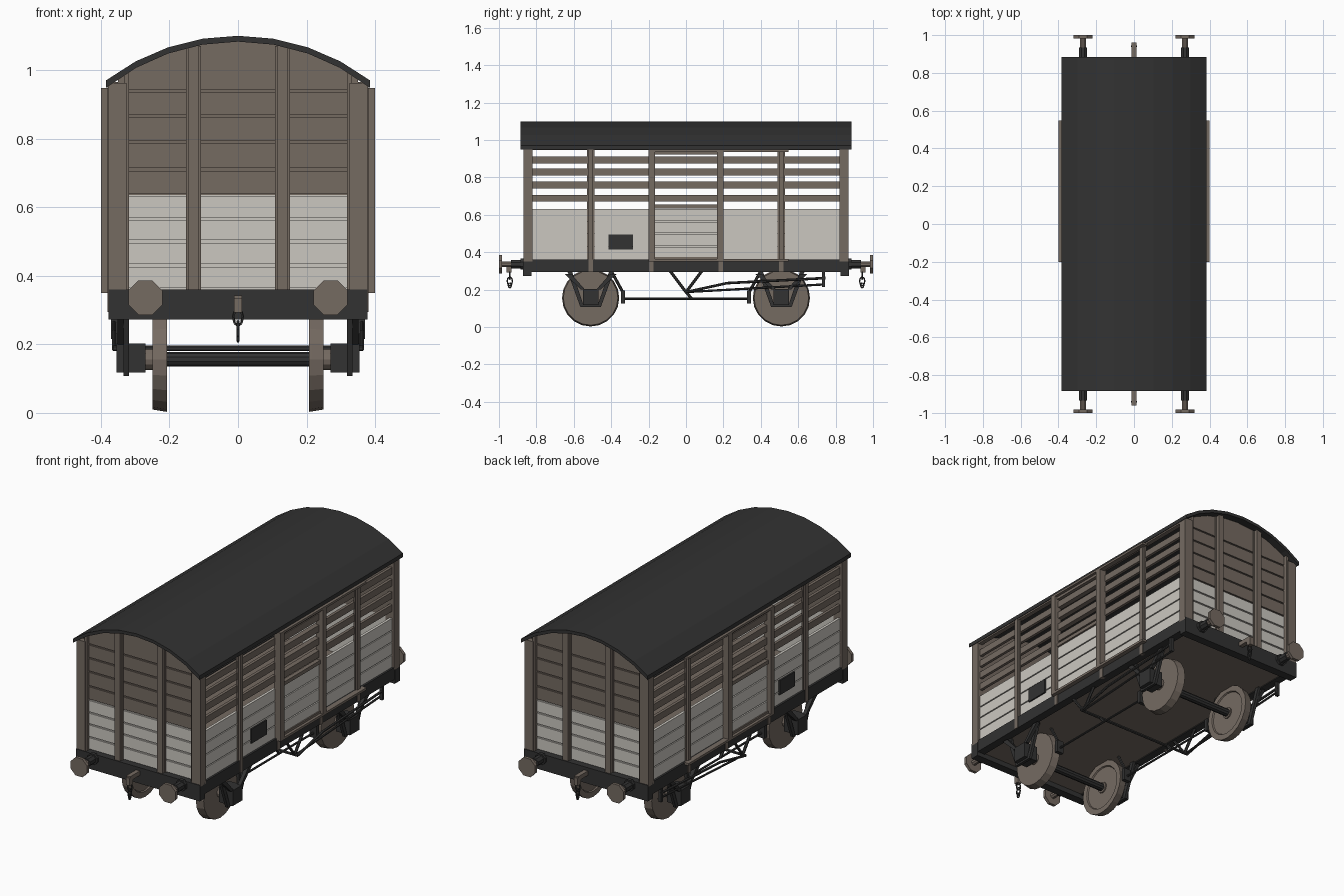
import bpy, bmesh, math
from mathutils import Vector

old = bpy.data.objects.get("Cube")
if old:
    bpy.data.objects.remove(old, do_unlink=True)


def material(name, *rgb):
    m = bpy.data.materials.new(name)
    m.use_nodes = True
    m.diffuse_color = (*rgb, 1)
    m.node_tree.nodes["Principled BSDF"].inputs["Base Color"].default_value = (*rgb, 1)
    return m


BROWN = material("weathered_brown", .178, .145, .121)
GREY = material("pale_grey", .60, .575, .53)
BLACK = material("iron_black", .032, .032, .032)


def finish(name, bm, mat, mirror):
    """Turn a bmesh into an object, mirrored about the model centre."""
    bmesh.ops.recalc_face_normals(bm, faces=bm.faces)
    me = bpy.data.meshes.new(name)
    bm.to_mesh(me)
    bm.free()
    me.materials.append(mat)
    ob = bpy.data.objects.new(name, me)
    bpy.context.collection.objects.link(ob)
    if mirror:
        mod = ob.modifiers.new("mirror", 'MIRROR')
        mod.use_axis = ("x" in mirror, "y" in mirror, False)
        mod.use_clip = False
        mod.use_mirror_merge = False
    return ob


def box(name, x, y, z, mat, mirror="x"):
    bm = bmesh.new()
    bmesh.ops.create_cube(bm, size=1)
    for v in bm.verts:
        v.co = Vector([a + (b - a) * (c + .5) for (a, b), c in zip((x, y, z), v.co)])
    return finish(name, bm, mat, mirror)


def rod(name, p, q, r, mat, mirror="xy", sides=6, turn=0):
    """Round bar from p to q."""
    p, q = Vector(p), Vector(q)
    bm = bmesh.new()
    bmesh.ops.create_cone(bm, cap_ends=True, segments=sides, radius1=r,
                          radius2=r, depth=(q - p).length)
    for v in bm.verts:
        a = Vector((v.co.x * math.cos(turn) - v.co.y * math.sin(turn),
                    v.co.x * math.sin(turn) + v.co.y * math.cos(turn), v.co.z))
        v.co = (q - p).to_track_quat('Z', 'Y') @ a + (p + q) / 2
    return finish(name, bm, mat, mirror)


def prism(name, pts, axis, lo, hi, mat, mirror):
    """Extrude a flat outline along x (outline in y, z) or y (outline in x, z)."""
    bm = bmesh.new()
    make = (lambda u, w: (lo, u, w)) if axis == "x" else (lambda u, w: (u, lo, w))
    face = bm.faces.new([bm.verts.new(make(*p)) for p in pts])
    ext = bmesh.ops.extrude_face_region(bm, geom=[face])["geom"]
    step = Vector((hi - lo, 0, 0) if axis == "x" else (0, hi - lo, 0))
    bmesh.ops.translate(bm, vec=step, verts=[g for g in ext if isinstance(g, bmesh.types.BMVert)])
    return finish(name, bm, mat, mirror)


def arc(radius, half, n=8):
    """Roof curve points from -x to +x."""
    a = math.asin(half / radius)
    return [(radius * math.sin(a * (2 * i / n - 1)),
             .465 + radius * math.cos(a * (2 * i / n - 1))) for i in range(n + 1)]


# Roof and floor
prism("roof", arc(.635, .385) + arc(.618, .385)[::-1], "y", -.885, .885, BLACK, "")
box("floor", (-.365, .365), (-.84, .84), (.30, .35), BROWN, "")

# End walls: two-tone backing, planks and arched top plank
box("end_backing_lower", (-.35, .35), (.822, .834), (.34, .635), GREY, "y")
prism("end_backing_upper", [(-.35, .635), (.35, .635)] + arc(.624, .35)[::-1],
      "y", .822, .834, BROWN, "y")
levels = [.36, .43, .50, .565, .635, .71, .79, .865, .94]
for i, (lo, hi) in enumerate(zip(levels, levels[1:])):
    box("end_plank", (-.33, .33), (.83, .842), (lo + .004, hi - .004),
        GREY if i < 4 else BROWN, "y")
prism("end_top_plank", [(-.33, .944), (.33, .944)] + arc(.624, .33)[::-1], "y", .83, .842, BROWN, "y")
box("end_post", (.114, .145), (.84, .866), (.35, 1.072), BROWN, "xy")
box("end_post_flange", (.108, .151), (.84, .847), (.355, 1.07), BROWN, "xy")
box("corner_post", (.325, .378), (.82, .868), (.35, .962), BROWN, "xy")
box("corner_strip", (.318, .332), (.84, .862), (.355, .992), BROWN, "xy")

# Side walls: solid lower planks, open slats above
box("side_backing", (.35, .36), (-.83, .83), (.35, .631), GREY)
for lo, hi in zip(levels[:4], levels[1:5]):
    box("side_plank", (.355, .366), (-.825, .825), (lo + .003, hi - .003), GREY)
for z in (.67, .74, .81, .875):
    box("side_slat", (.35, .366), (-.825, .825), (z, z + .037), BROWN)
box("cant_rail", (.35, .375), (-.84, .84), (.947, .965), BROWN)
for y in (.51, .185):
    box("side_post", (.36, .38), (y - .012, y + .012), (.295, .955), BROWN, "xy")
box("side_post_flange", (.36, .37), (.49, .53), (.36, .95), BROWN, "xy")

# Sliding door with frame and rails
box("door_post", (.36, .4), (.167, .2), (.35, .948), BROWN, "xy")
for lo, hi in zip(levels[:4], levels[1:5]):
    box("door_plank", (.362, .378), (-.17, .17), (lo + .003, hi - .003), GREY)
for z in (.67, .74, .81, .875):
    box("door_slat", (.362, .378), (-.17, .17), (z, z + .037), BROWN)
for lo, hi in ((.352, .375), (.635, .655), (.922, .948)):
    box("door_crossbar", (.362, .385), (-.17, .17), (lo, hi), BROWN)
for lo, hi in ((.35, .363), (.936, .948)):
    box("door_rail", (.372, .4), (-.18, .548), (lo, hi), BROWN)
box("label_board", (.366, .374), (-.415, -.283), (.415, .495), BLACK)

# Underframe
box("sole_bar", (.33, .376), (-.85, .85), (.295, .362), BLACK)
box("buffer_beam", (-.378, .378), (.825, .872), (.272, .36), BLACK, "y")

# Buffers
B = (.27, .336)


def buffer_part(name, y0, y1, r, mat):
    rod(name, (B[0], y0, B[1]), (B[0], y1, B[1]), r, mat, "xy", 8, math.pi / 8)


buffer_part("buffer_base", .865, .885, .032, BLACK)
buffer_part("buffer_housing", .88, .935, .024, BLACK)
buffer_part("buffer_shaft", .93, .985, .016, BROWN)
buffer_part("buffer_head", .983, 1.0, .054, BROWN)

# Draw hook and chain
box("draw_hook", (-.012, .012), (.87, .955), (.318, .342), BROWN, "y")
box("hook_tip", (-.012, .012), (.932, .96), (.293, .335), BROWN, "y")
for i, z in enumerate((.278, .244, .222)):
    w = .014 if i < 2 else .008
    loop = [(math.cos(t * math.pi / 4) * w, math.sin(t * math.pi / 4) * (.024 if i < 2 else .014))
            for t in range(8)]
    for (a, b), (c, d) in zip(loop, loop[1:] + loop[:1]):
        p, q = (((a, .942, z + b), (c, .942, z + d)) if i == 0 else
                ((0, .942 + a, z + b), (0, .942 + c, z + d)))
        rod("chain_link", p, q, .004, BLACK, "y", 5)

# Wheels turned from a section with raised inner rim, then axles and axle boxes
Y, Z = .51, .156
section = [(.214, 0), (.214, .118), (.207, .122), (.207, .153), (.214, .152),
           (.25, .146), (.25, 0)]
wheel = bmesh.new()
ring = [wheel.verts.new((x, Y, Z + r)) for x, r in section]
edges = [wheel.edges.new(pair) for pair in zip(ring, ring[1:])]
bmesh.ops.spin(wheel, geom=ring + edges, cent=(0, Y, Z), axis=(1, 0, 0),
               angle=math.tau, steps=20)
bmesh.ops.remove_doubles(wheel, verts=wheel.verts, dist=.0005)
finish("wheel", wheel, BROWN, "xy")
rod("wheel_hub", (.207, Y, Z), (.275, Y, Z), .031, BROWN, "xy", 12)
rod("axle", (-.3, Y, Z), (.3, Y, Z), .021, BLACK, "y", 10)
box("axle_box", (.27, .355), (Y - .042, Y + .042), (.118, .203), BLACK, "xy")
for s in (-1, 1):
    prism("axle_guard_leg", [(Y + s * a, z) for a, z in
          ((.035, .108), (.055, .108), (.125, .30), (.1, .30))], "x", .318, .334, BLACK, "xy")
    prism("axle_guard_brace", [(Y + s * a, z) for a, z in
          ((.03, .20), (.052, .20), (.14, .285), (.105, .285))], "x", .332, .352, BLACK, "xy")
box("axle_guard_tie", (.318, .334), (Y - .055, Y + .055), (.108, .12), BLACK, "xy")

# Brake gear
rod("brake_hanger_strut", (.345, .085, .30), (.345, 0, .187), .008, BLACK)
rod("brake_cross_shaft", (-.365, 0, .188), (.365, 0, .188), .008, BLACK, "")
rod("brake_pull_rod", (.23, -.335, .152), (.23, .335, .152), .006, BLACK, "x")
box("brake_block", (.208, .25), (.327, .347), (.125, .195), BLACK, "xy")
rod("brake_block_hanger", (.23, .337, .185), (.23, .40, .30), .008, BLACK)
rod("brake_crank", (.23, 0, .188), (.23, .03, .152), .008, BLACK, "x")
rod("brake_lever", (.362, 0, .187), (.362, .22, .235), .007, BLACK, "x")
rod("brake_lever_arm", (.362, .22, .235), (.362, .745, .262), .007, BLACK, "x")
rod("brake_lever_stay", (.35, 0, .187), (.35, .74, .228), .006, BLACK, "x")
box("brake_lever_guide", (.352, .37), (.728, .744), (.215, .30), BLACK, "x")
